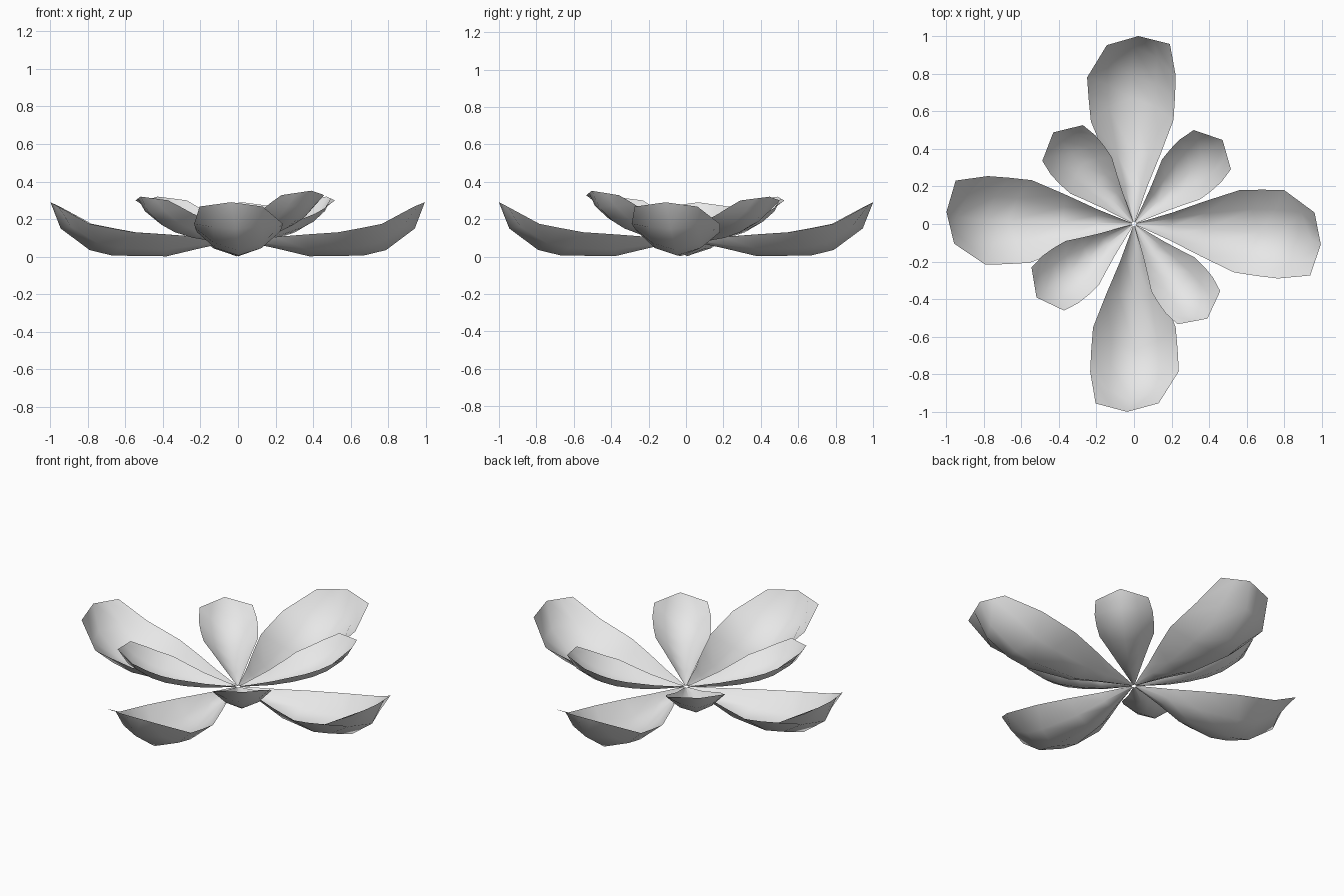
import bpy, math
from mathutils import Matrix, Vector

if "Cube" in bpy.data.objects:
    bpy.data.objects.remove(bpy.data.objects["Cube"])

BASE_Z = 0.085  # height where all petals meet

mat = bpy.data.materials.new("petal_grey")
mat.diffuse_color = (0.8, 0.8, 0.8, 1)
mat.use_nodes = True
mat.node_tree.nodes["Principled BSDF"].inputs["Base Color"].default_value = mat.diffuse_color

# Rows from base to tip: centre (radius, z), edge (radius, half width, z)
LARGE = [
    ((0.012, 0.085), (0.014, 0.006, 0.09)),
    ((0.20, 0.045), (0.20, 0.075, 0.105)),
    ((0.38, 0.002), (0.37, 0.148, 0.118)),
    ((0.67, 0.006), (0.55, 0.220, 0.130)),
    ((0.79, 0.035), (0.67, 0.230, 0.152)),
    ((0.945, 0.15), (0.785, 0.236, 0.175)),
    ((1.0, 0.29), (0.955, 0.168, 0.267)),
]
SMALL = [
    ((0.012, 0.085), (0.014, 0.006, 0.09)),
    ((0.18, 0.085), (0.18, 0.072, 0.14)),
    ((0.30, 0.10), (0.27, 0.112, 0.175)),
    ((0.42, 0.13), (0.345, 0.147, 0.205)),
    ((0.50, 0.165), (0.42, 0.156, 0.23)),
    ((0.595, 0.235), (0.49, 0.158, 0.26)),
    ((0.65, 0.32), (0.575, 0.144, 0.30)),
]


def petal(name, rows, angle, tip_shift=0.0, tilt=0.0):
    """Cupped sheet of five columns, turned about z to its place."""
    turn = (Matrix.Rotation(math.radians(angle), 4, 'Z')
            @ Matrix.Translation((0, 0, BASE_Z))
            @ Matrix.Rotation(math.radians(-tilt), 4, 'Y')
            @ Matrix.Translation((0, 0, -BASE_Z)))
    verts, faces = [], []
    last = len(rows) - 1
    for i, ((cr, cz), (er, ew, ez)) in enumerate(rows):
        shift = tip_shift if i == last else tip_shift * 0.4 if i == last - 1 else 0
        # the tip row is straight, the others are rounded in section
        side, rise, back = (0.5, 0.5, 0.5) if i == last else (0.56, 0.32, 0.38)
        for s in (-1, -side, 0, side, 1):
            k = abs(s)
            fz = 1 if k == 1 else rise if k else 0
            fr = 1 if k == 1 else back if k else 0
            local_shift = shift if i == last else shift * (1 - k)
            verts.append(turn @ Vector((cr + (er - cr) * fr,
                                        ew * s + local_shift,
                                        cz + (ez - cz) * fz)))
    for i in range(last):
        for c in range(4):
            a = i * 5 + c
            faces.append((a, a + 5, a + 6, a + 1))
    mesh = bpy.data.meshes.new(name)
    mesh.from_pydata(verts, [], faces)
    mesh.materials.append(mat)
    mesh.shade_smooth()
    obj = bpy.data.objects.new(name, mesh)
    bpy.context.collection.objects.link(obj)


# Four long outer petals
for name, angle in (("right", -4), ("back", 91), ("left", 178.6), ("front", 270.2)):
    petal("outer_petal_" + name, LARGE, angle, tip_shift=-0.04)

# Four short inner petals, one raised slightly more
for name, angle, tilt in (("back_right", 43.5, 0), ("back_left", 131.4, 0),
                          ("front_left", 217, 0), ("front_right", -52.2, 2.8)):
    petal("inner_petal_" + name, SMALL, angle, tilt=tilt)
